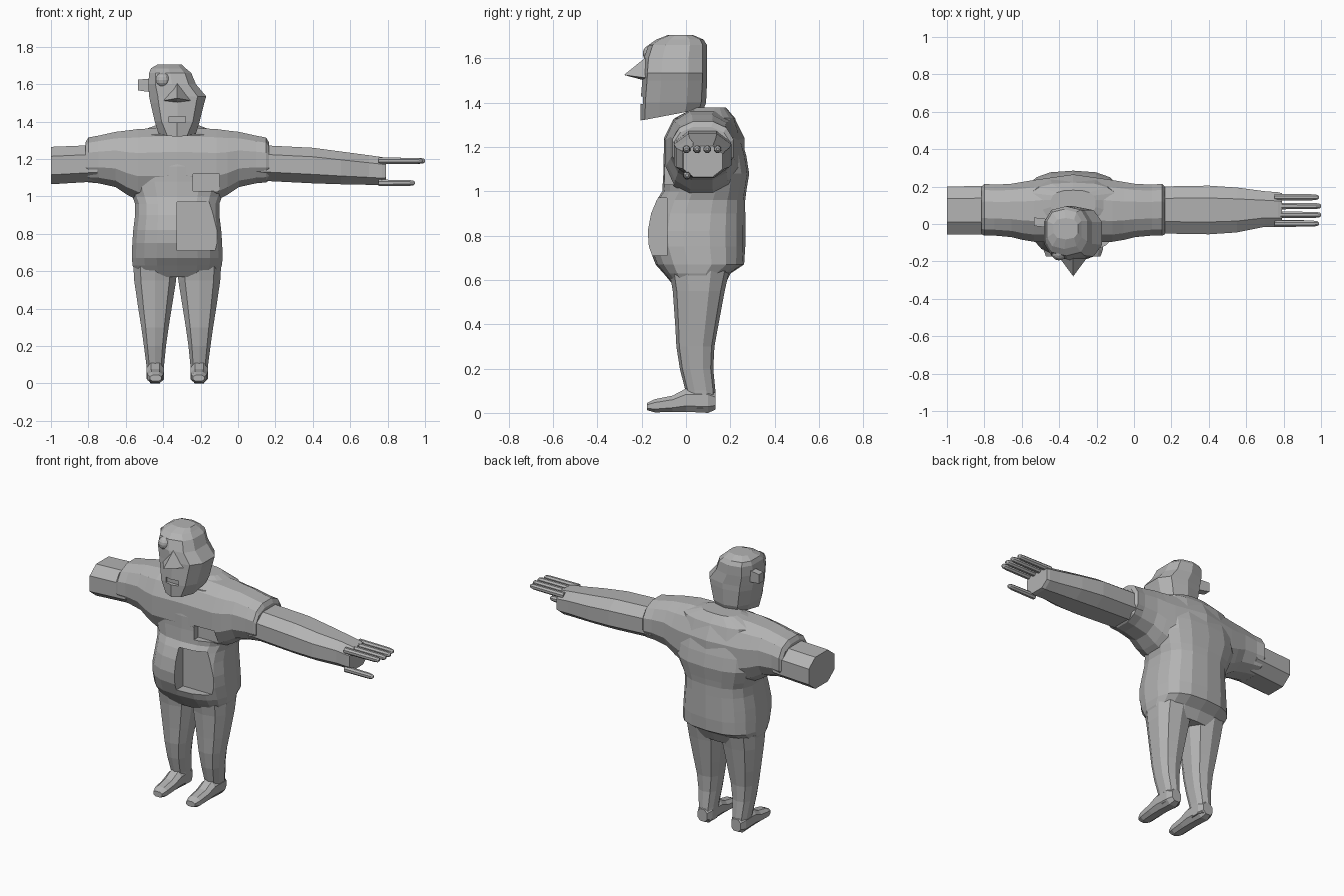
import bpy, bmesh, math

if "Cube" in bpy.data.objects:
    bpy.data.objects.remove(bpy.data.objects["Cube"])

C = -0.325  # centre line of the body
grey = bpy.data.materials.new("plain grey")
grey.diffuse_color = (0.45, 0.45, 0.45, 1)
grey.use_nodes = True
grey.node_tree.nodes["Principled BSDF"].inputs["Base Color"].default_value = grey.diffuse_color


def finish(name, bm):
    bmesh.ops.recalc_face_normals(bm, faces=bm.faces)
    me = bpy.data.meshes.new(name)
    bm.to_mesh(me)
    bm.free()
    me.materials.append(grey)
    ob = bpy.data.objects.new(name, me)
    bpy.context.collection.objects.link(ob)
    return ob


def loft(name, axis, sections, n=8, e=0.8):
    """Skin rounded rings; section = (position, a0, a1, b0, b1)."""
    ring = []
    for i in range(n):
        t = 2 * math.pi * (i + 0.5) / n
        c, s = math.cos(t), math.sin(t)
        ring.append((math.copysign(abs(c) ** e, c), math.copysign(abs(s) ** e, s)))
    m = max(p[0] for p in ring)
    bm = bmesh.new()
    rows = []
    for p, a0, a1, b0, b1 in sections:
        row = []
        for u, v in ring:
            a = (a0 + a1) / 2 + u / m * (a1 - a0) / 2
            b = (b0 + b1) / 2 + v / m * (b1 - b0) / 2
            co = {"x": (p, a, b), "y": (a, p, b), "z": (a, b, p)}[axis]
            row.append(bm.verts.new(co))
        rows.append(row)
    for r, q in zip(rows, rows[1:]):
        for i in range(n):
            j = (i + 1) % n
            bm.faces.new((r[i], r[j], q[j], q[i]))
    bm.faces.new(rows[0])
    bm.faces.new(rows[-1])
    return finish(name, bm)


def box(name, x0, x1, y0, y1, z0, z1):
    bm = bmesh.new()
    bmesh.ops.create_cube(bm, size=1)
    for v in bm.verts:
        v.co = ((x0 + x1) / 2 + v.co.x * (x1 - x0),
                (y0 + y1) / 2 + v.co.y * (y1 - y0),
                (z0 + z1) / 2 + v.co.z * (z1 - z0))
    return finish(name, bm)


def cut(ob, cutter):
    mod = ob.modifiers.new("cut", "BOOLEAN")
    mod.operation = "DIFFERENCE"
    mod.solver = "EXACT"
    mod.object = cutter
    cutter.hide_render = True
    cutter.hide_viewport = True


# Torso with belly and overhanging back
torso = loft("torso", "z", [(z, C - w, C + w, y0, y1) for z, w, y0, y1 in (
    (0.57, .215, -.05, .17), (0.63, .238, -.10, .20), (0.67, .243, -.135, .26),
    (0.75, .24, -.165, .265), (0.82, .235, -.17, .265), (0.90, .225, -.155, .265),
    (0.96, .225, -.13, .265), (1.0, .24, -.105, .27), (1.08, .27, -.10, .283),
    (1.16, .27, -.10, .27), (1.25, .27, -.085, .245), (1.33, .25, -.05, .22),
    (1.378, .12, .04, .18))], n=18, e=0.75)

# Shoulders and short sleeves
half = [(.49, 1.085, 1.29, -.055, .20), (.475, 1.075, 1.315, -.062, .215),
        (.42, 1.07, 1.325, -.062, .21), (.33, 1.05, 1.345, -.07, .215),
        (.27, 1.01, 1.352, -.085, .225), (.21, .98, 1.36, -.095, .235)]
full = [(-d, *r) for d, *r in half] + [(0, .98, 1.37, -.10, .265)] + half[::-1]
shoulders = loft("shoulders", "x", [(C + d, y0, y1, z0, z1) for d, z0, z1, y0, y1 in full],
                 n=12, e=0.85)

# Missing patches in the right of the belly and chest
belly_cutter = box("belly_cutter", C, 0.0, -.4, -.085, .71, .97)
chest_cutter = box("chest_cutter", -.24, -.10, -.4, -.055, 1.03, 1.12)
cut(torso, belly_cutter)
cut(torso, chest_cutter)
cut(shoulders, chest_cutter)

# Long arm with hand, and cut-off arm
loft("long_arm", "x", [
    (.10, -.05, .20, 1.085, 1.275), (.40, -.055, .205, 1.07, 1.26),
    (.55, -.045, .195, 1.065, 1.24), (.70, -.015, .175, 1.062, 1.22),
    (.77, -.015, .17, 1.06, 1.21), (.79, -.012, .165, 1.065, 1.205)])
loft("short_arm", "x", [(-1.0, -.055, .20, 1.065, 1.265), (-.75, -.055, .205, 1.08, 1.275)])


def finger(name, y, z, end):
    r = .016
    loft(name, "x", [(x, y - r * k, y + r * k, z - r * k, z + r * k) for x, k in
                     ((.75, 1.1), (end - .03, 1), (end - .008, .8), (end, .4))], e=1)


for i in range(4):
    finger(f"finger_{i + 1}", .002 + i * .047, 1.19, 1.0 - (.012 if i in (0, 3) else 0))
finger("thumb", .004, 1.072, .945)

# Legs and feet, one per side
for s, side in ((-1, "left"), (1, "right")):
    def span(a, b):
        return sorted((C + s * a, C + s * b))
    loft(side + "_leg", "z", [(z, *span(a, b), y0, y1) for z, a, b, y0, y1 in (
        (.02, .07, .158, .02, .13), (.10, .07, .165, 0, .13), (.20, .06, .178, -.025, .12),
        (.30, .046, .192, -.04, .125), (.40, .03, .208, -.045, .143),
        (.55, .006, .23, -.055, .17), (.64, .0, .235, -.07, .19))], n=10)
    loft(side + "_foot", "y", [(y, *span(a, b), z0, z1) for y, a, b, z0, z1 in (
        (-.175, .085, .145, .012, .045), (-.14, .075, .158, .002, .062),
        (-.06, .072, .163, .005, .078), (.0, .07, .165, .005, .11),
        (.10, .07, .165, 0, .11), (.133, .085, .15, .015, .09))])

# Head, lopsided at the upper right, with tilted jaw base
head = loft("head", "z", [
    (1.32, -.425, -.225, -.20, .075), (1.40, -.445, -.205, -.20, .085),
    (1.50, -.468, -.18, -.192, .09), (1.535, -.475, -.17, -.19, .09),
    (1.60, -.48, -.225, -.185, .09), (1.66, -.475, -.25, -.165, .09),
    (1.685, -.465, -.28, -.13, .075), (1.705, -.43, -.30, -.08, .03)], n=10, e=0.75)
for v in head.data.vertices:
    if v.co.z < 1.33:
        v.co.z = 1.32 + max(0, v.co.y + .20) * .19
        if v.co.y < -.15:
            v.co.x = C + (v.co.x - C) * .75

# Mouth recess
cut(head, box("mouth_cutter", -.37, -.28, -.3, -.18, 1.395, 1.428))

# Nose
bm = bmesh.new()
pts = [bm.verts.new(p) for p in ((C, -.28, 1.525), (C, -.175, 1.61), (-.41, -.165, 1.51),
                                 (-.24, -.165, 1.51), (C, -.185, 1.50), (C, -.12, 1.53))]
for f in ((0, 1, 2), (0, 3, 1), (0, 2, 4), (0, 4, 3), (5, 2, 1), (5, 1, 3), (5, 4, 2), (5, 3, 4)):
    bm.faces.new([pts[i] for i in f])
finish("nose", bm)

# Single eye and ear
bm = bmesh.new()
bmesh.ops.create_uvsphere(bm, u_segments=12, v_segments=8, radius=.04)
bmesh.ops.translate(bm, verts=bm.verts, vec=(-.402, -.155, 1.622))
finish("eye", bm)
ear = box("ear", -.535, -.45, -.02, .025, 1.555, 1.63)
for v in ear.data.vertices:
    if v.co.x < -.5:
        v.co.y += .01
        v.co.z += .012 if v.co.z < 1.6 else -.005
